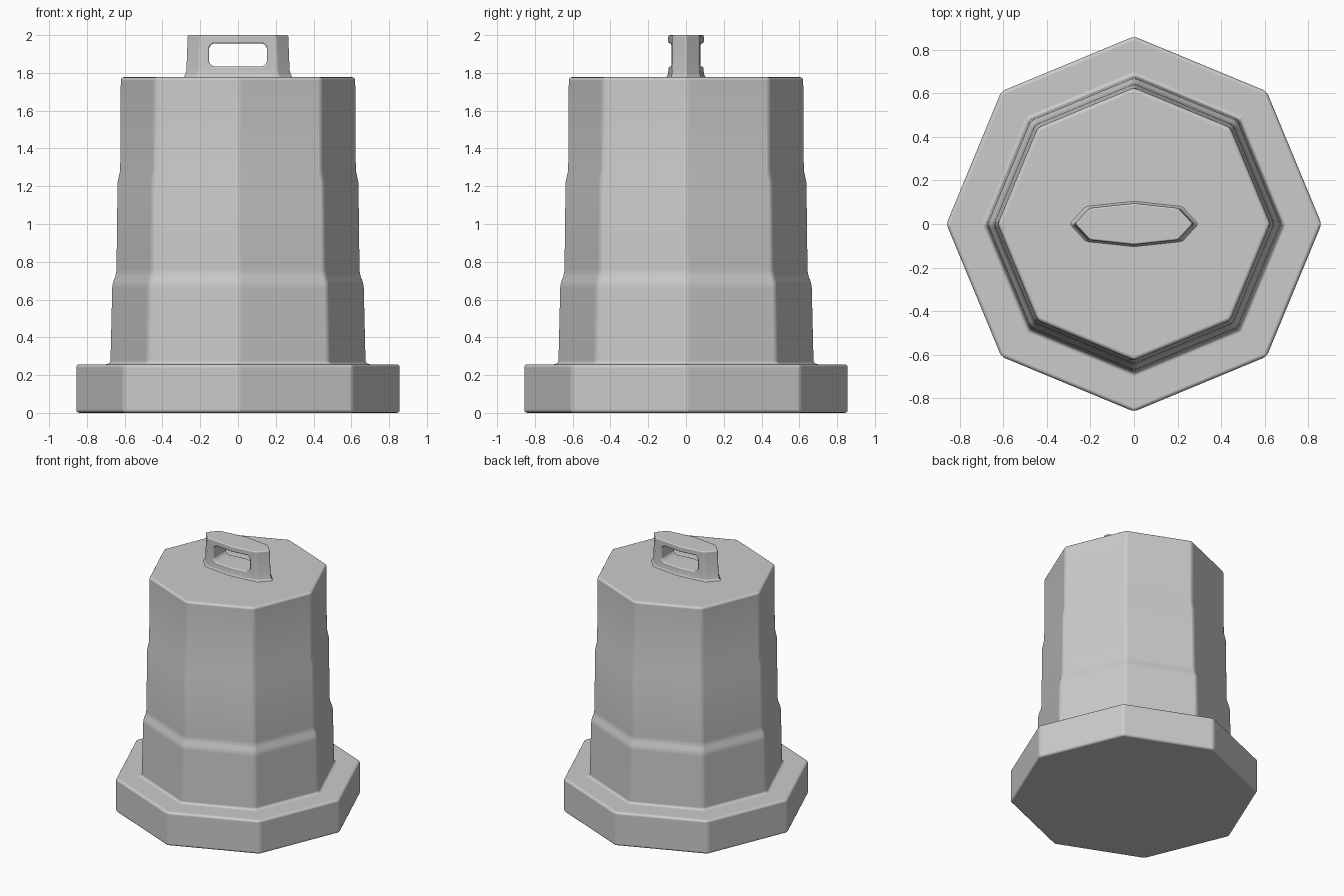
import bpy, bmesh, math

cube = bpy.data.objects.get("Cube")
if cube:
    bpy.data.objects.remove(cube, do_unlink=True)

grey = bpy.data.materials.new("plain_grey")
grey.use_nodes = True
colour = (0.6, 0.6, 0.6, 1)
grey.diffuse_color = colour
bsdf = next(n for n in grey.node_tree.nodes if n.type == 'BSDF_PRINCIPLED')
bsdf.inputs["Base Color"].default_value = colour


def loft(name, rings):
    """Skin a stack of equal-sided closed rings and cap both ends."""
    bm = bmesh.new()
    loops = [[bm.verts.new(p) for p in ring] for ring in rings]
    n = len(loops[0])
    for low, high in zip(loops, loops[1:]):
        for i in range(n):
            j = (i + 1) % n
            bm.faces.new((low[i], low[j], high[j], high[i]))
    bm.faces.new(loops[0][::-1])
    bm.faces.new(loops[-1])
    bmesh.ops.recalc_face_normals(bm, faces=bm.faces)
    mesh = bpy.data.meshes.new(name)
    bm.to_mesh(mesh)
    bm.free()
    mesh.materials.append(grey)
    mesh.shade_smooth()
    obj = bpy.data.objects.new(name, mesh)
    bpy.context.collection.objects.link(obj)
    return obj


def soften(obj, width, angle):
    bevel = obj.modifiers.new("soft_edges", 'BEVEL')
    bevel.width = width
    bevel.segments = 3
    bevel.limit_method = 'ANGLE'
    bevel.angle_limit = math.radians(angle)
    bevel.harden_normals = True


def octagon(radius, z):
    return [(radius * math.cos(k * math.pi / 4), radius * math.sin(k * math.pi / 4), z)
            for k in range(8)]


# Wide foot and stepped, tapering drum in one profile: (radius, height)
profile = [(0.86, 0), (0.86, 0.257), (0.68, 0.257), (0.67, 0.68), (0.648, 0.74),
           (0.642, 1.22), (0.628, 1.285), (0.625, 1.777)]
drum = loft("stepped_drum", [octagon(r, z) for r, z in profile])
soften(drum, 0.018, 12)

# Carrying handle with a pointed footprint and a flared root: (height, half length, half width)
footprint = [(1, 0), (0.75, 0.77), (0, 1), (-0.75, 0.77),
             (-1, 0), (-0.75, -0.77), (0, -1), (0.75, -0.77)]
levels = [(1.765, 0.31, 0.115), (1.785, 0.285, 0.097), (1.815, 0.277, 0.093), (2, 0.27, 0.095)]
handle = loft("carrying_handle",
              [[(x * a, y * b, z) for x, y in footprint] for z, a, b in levels])

# Rounded grip opening through the handle
hx, hz, c, mid = 0.153, 0.061, 0.02, 1.895
outline = [(hx, hz - c), (hx - c, hz), (c - hx, hz), (-hx, hz - c),
           (-hx, c - hz), (c - hx, -hz), (hx - c, -hz), (hx, c - hz)]
cutter = loft("grip_cutter", [[(x, y, mid + z) for x, z in outline] for y in (-0.3, 0.3)])
cutter.hide_render = True
cutter.hide_viewport = True
cutter.display_type = 'WIRE'
cut = handle.modifiers.new("grip_opening", 'BOOLEAN')
cut.operation = 'DIFFERENCE'
cut.solver = 'EXACT'
cut.object = cutter
soften(handle, 0.009, 12)
